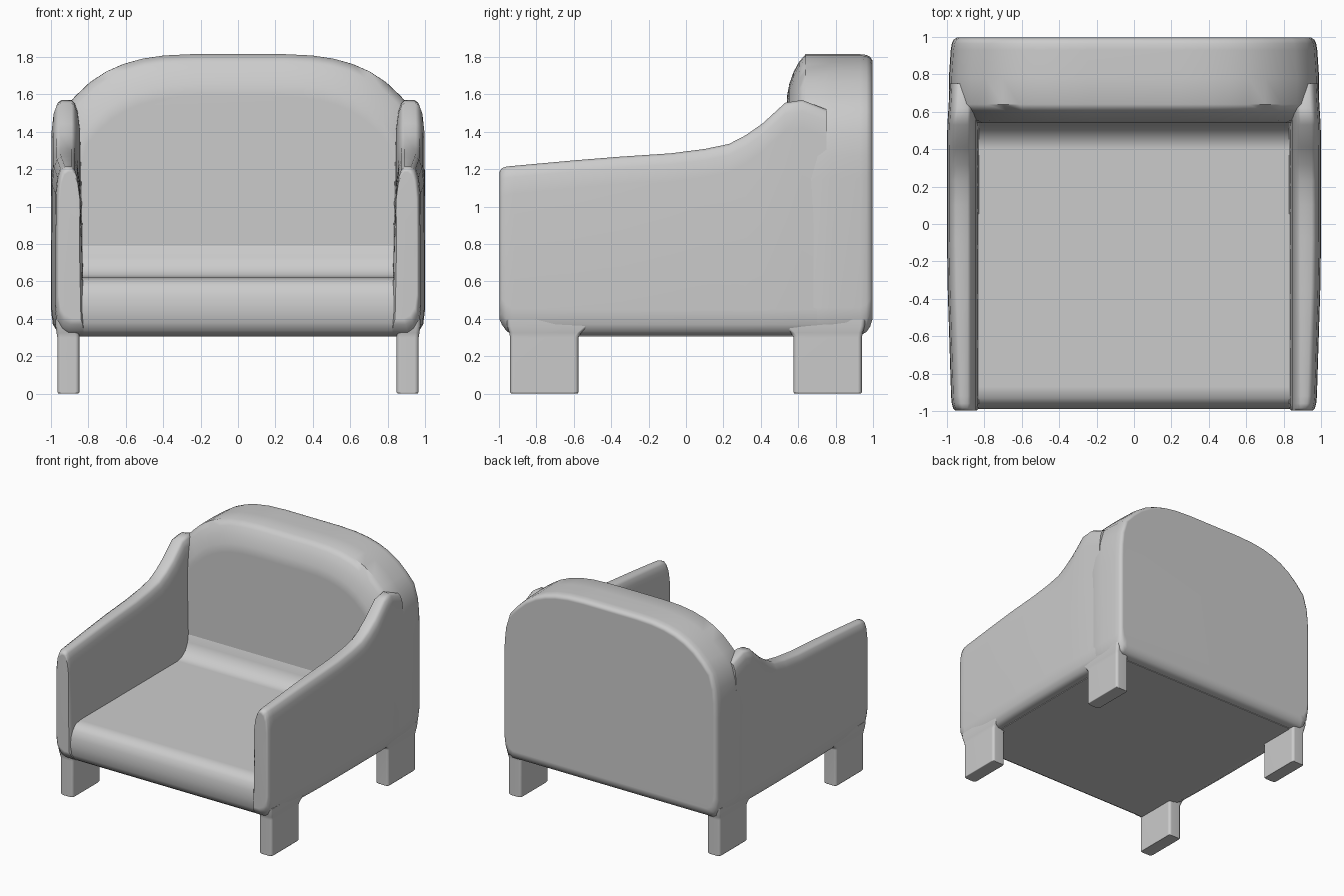
import bpy, bmesh, math


def loft(name, rings, mirror=None):
    """Skin a list of equal-length point rings, cap both ends, smooth shade."""
    bm = bmesh.new()
    loops = [[bm.verts.new(p) for p in ring] for ring in rings]
    n = len(loops[0])
    for a, b in zip(loops, loops[1:]):
        for i in range(n):
            j = (i + 1) % n
            bm.faces.new((a[i], a[j], b[j], b[i]))
    bm.faces.new(loops[0])
    bm.faces.new(loops[-1])
    bmesh.ops.recalc_face_normals(bm, faces=bm.faces)
    mesh = bpy.data.meshes.new(name)
    bm.to_mesh(mesh)
    bm.free()
    ob = bpy.data.objects.new(name, mesh)
    bpy.context.collection.objects.link(ob)
    bpy.ops.object.select_all(action='DESELECT')
    ob.select_set(True)
    bpy.context.view_layer.objects.active = ob
    bpy.ops.object.shade_smooth_by_angle(angle=math.radians(50))
    if mirror:
        ob.modifiers.new("Mirror", 'MIRROR').use_axis = mirror
    ob.modifiers.new("Normals", 'WEIGHTED_NORMAL').keep_sharp = True
    return ob


# Seat: side profile with rounded front and a fillet up to the backrest
seat = [(-0.91, 0.305), (-0.955, 0.335), (-0.98, 0.38), (-0.99, 0.45),
        (-0.985, 0.52), (-0.965, 0.575), (-0.93, 0.608), (-0.87, 0.622),
        (0.40, 0.622), (0.45, 0.635), (0.50, 0.67), (0.53, 0.73),
        (0.545, 0.82), (0.60, 0.90), (0.90, 0.90), (0.90, 0.305)]
loft("seat", [[(x, y, z) for y, z in seat] for x in (-0.89, 0.89)])


# Arms: upright section swept from the front into the back
def arm_section(y, xo, top, low, xi=0.825):
    m = (top + low) / 2
    pts = [(xi, low), (xo - 0.07, low), (xo - 0.035, low + 0.02),
           (xo - 0.01, low + 0.06), (xo, low + 0.14), (xo, m),
           (xo - 0.002, top - 0.15), (xo - 0.012, top - 0.06),
           (xo - 0.028, top - 0.015), (xo - 0.05, top),
           (0.89, top), (0.872, top - 0.02), (0.857, top - 0.06),
           (0.845, top - 0.15), (xi + 0.008, m)]
    return [(x, y, z) for x, z in pts]


arm = [(-0.998, 0.955, 1.185, 0.40, 0.84), (-0.985, 0.967, 1.205, 0.37, 0.83),
       (-0.96, 0.974, 1.214, 0.335), (-0.92, 0.978, 1.218, 0.31),
       (-0.60, 0.988, 1.247), (-0.35, 0.996, 1.267), (-0.08, 1.0, 1.285),
       (0.10, 1.0, 1.308), (0.23, 1.0, 1.335), (0.32, 1.0, 1.382),
       (0.41, 1.0, 1.445), (0.53, 0.998, 1.555), (0.62, 0.992, 1.57),
       (0.75, 0.985, 1.52)]
loft("arm", [arm_section(*(r if len(r) > 3 else r + (0.31,))) for r in arm],
     (True, False, False))

# Backrest: arched front outline stacked along y, rounded front and rear rims
half = [(0.93, 0.31), (0.965, 0.33), (0.99, 0.38), (1.0, 0.46), (1.0, 1.15),
        (0.997, 1.27), (0.985, 1.39), (0.95, 1.51), (0.88, 1.59),
        (0.80, 1.665), (0.71, 1.723), (0.62, 1.762), (0.52, 1.79),
        (0.40, 1.808), (0.25, 1.815)]
outline = half + [(-x, z) for x, z in reversed(half)]


def back_section(y, wide, top, low):
    s = (top - low) / (1.815 - 0.31)
    return [(x * wide, y, low + (z - 0.31) * s) for x, z in outline]


back = [(0.54, 0.85, 1.59, 0.34), (0.552, 0.88, 1.655, 0.33),
        (0.575, 0.92, 1.72, 0.32), (0.605, 0.96, 1.775, 0.31),
        (0.64, 0.988, 1.815, 0.31), (0.78, 0.99, 1.815, 0.31),
        (0.93, 0.98, 1.815, 0.31), (0.965, 0.974, 1.811, 0.33),
        (0.985, 0.965, 1.80, 0.36), (0.998, 0.945, 1.78, 0.40)]
loft("backrest", [back_section(*r) for r in back])


# Legs: rounded blocks flaring into the body, one leg mirrored four ways
def leg_section(z, x0, x1, y0, y1, r=0.022):
    ring = []
    for cx, cy, start in ((x1 - r, y1 - r, 0), (x0 + r, y1 - r, 90),
                          (x0 + r, y0 + r, 180), (x1 - r, y0 + r, 270)):
        for k in range(4):
            a = math.radians(start + 30 * k)
            ring.append((cx + r * math.cos(a), cy + r * math.sin(a), z))
    return ring


loft("leg", [leg_section(0, 0.853, 0.96, -0.935, -0.58),
             leg_section(0.008, 0.848, 0.966, -0.94, -0.575),
             leg_section(0.30, 0.848, 0.966, -0.94, -0.575),
             leg_section(0.325, 0.848, 0.97, -0.945, -0.56),
             leg_section(0.36, 0.848, 0.975, -0.955, -0.52),
             leg_section(0.40, 0.848, 0.975, -0.96, -0.48)],
     (True, True, False))
